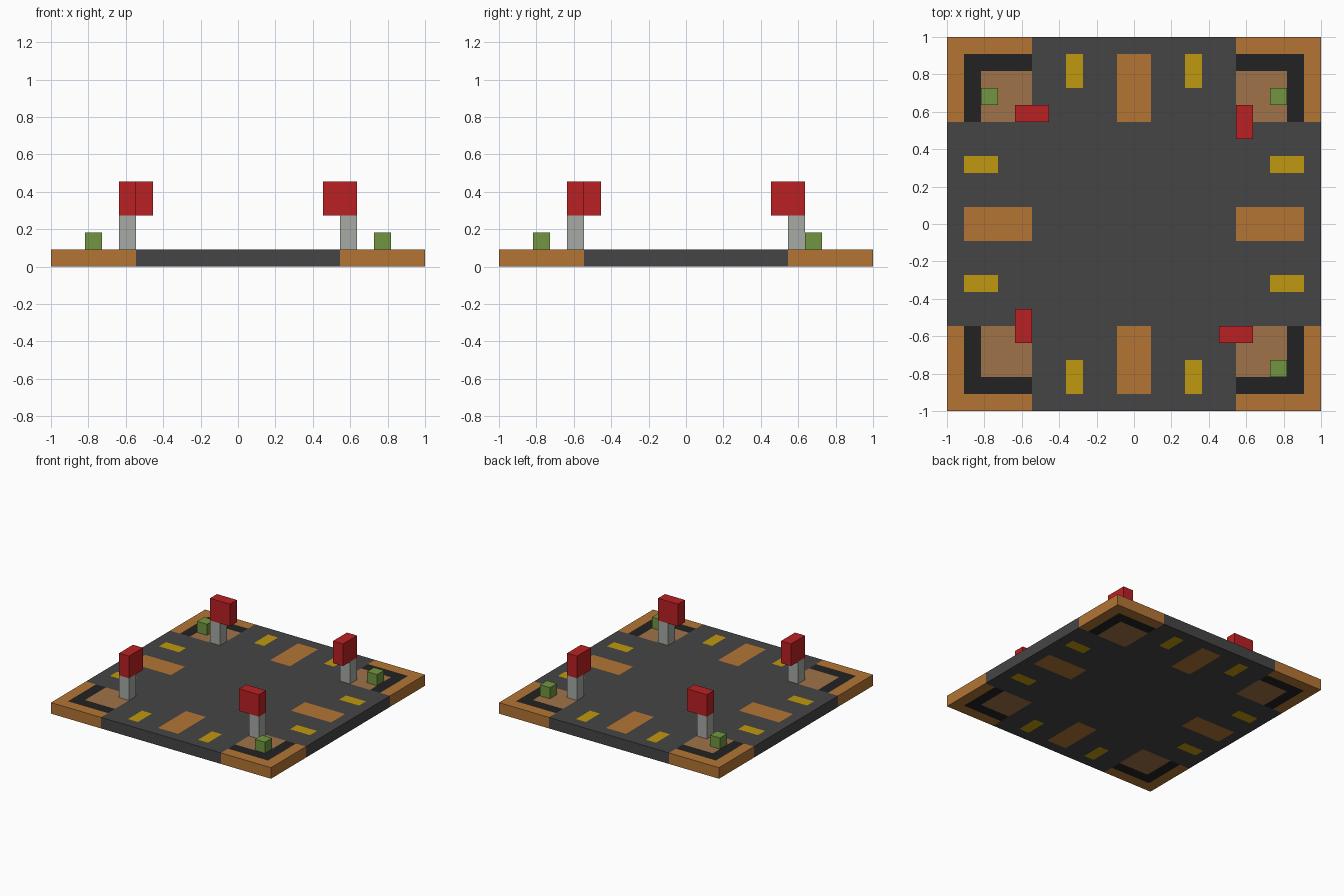
import bpy, bmesh
from mathutils import Vector

if "Cube" in bpy.data.objects:
    bpy.data.objects.remove(bpy.data.objects["Cube"], do_unlink=True)

U = 1 / 11  # one block; the base is 22 blocks wide


def material(name, hex_code):
    rgb = [int(hex_code[i:i + 2], 16) / 255 for i in (0, 2, 4)]
    lin = [c / 12.92 if c <= 0.04045 else ((c + 0.055) / 1.055) ** 2.4 for c in rgb]
    m = bpy.data.materials.new(name)
    m.use_nodes = True
    m.diffuse_color = (*lin, 1)
    m.node_tree.nodes["Principled BSDF"].inputs["Base Color"].default_value = (*lin, 1)
    return m


asphalt = material("asphalt grey", "454545")
orange = material("curb orange", "B37535")
black = material("track black", "222222")
brown = material("yard brown", "A07248")
yellow = material("marking yellow", "C0980E")
steel = material("post grey", "A6AAA4")
red = material("sign red", "BA2124")
green = material("bush green", "719641")


def box(name, lo, hi, mats):
    """Axis-aligned box between two corners given in blocks."""
    lo, hi = Vector(lo), Vector(hi)
    bm = bmesh.new()
    bmesh.ops.create_cube(bm, size=1)
    for v in bm.verts:
        v.co = ((lo + hi) / 2 + v.co * (hi - lo)) * U
    mesh = bpy.data.meshes.new(name)
    bm.to_mesh(mesh)
    bm.free()
    for m in mats:
        mesh.materials.append(m)
    obj = bpy.data.objects.new(name, mesh)
    bpy.context.collection.objects.link(obj)
    return obj


def ground_colour(x, y):
    """Material slot for a ground position, in blocks; all quarters match."""
    near, far = sorted((min(abs(x), 10.5), min(abs(y), 10.5)))
    if near > 6:                              # corner plots
        return 1 if far > 10 else 2 if far > 9 else 3
    if near < 1 and 6 < far < 10:             # median islands
        return 1
    if 3 < near < 4 and 8 < far < 10:         # lane markings
        return 4
    return 0


# Base slab, cut along the marking edges and coloured by position
base = box("crossroads_base", (-11, -11, 0), (11, 11, 1),
           [asphalt, orange, black, brown, yellow])
bm = bmesh.new()
bm.from_mesh(base.data)
for axis in (Vector((1, 0, 0)), Vector((0, 1, 0))):
    for cut in (1, 3, 4, 6, 8, 9, 10):
        for side in (-1, 1):
            bmesh.ops.bisect_plane(bm, geom=bm.verts[:] + bm.edges[:] + bm.faces[:],
                                   plane_co=axis * side * cut * U, plane_no=axis)
for f in bm.faces:
    c = f.calc_center_median() / U
    f.material_index = ground_colour(c.x, c.y)
bm.to_mesh(base.data)
bm.free()

# Posts with red signs, each sign turned a quarter from the last
signs = {
    "back_right": ((-7, 6), (1, 0)),
    "back_left": ((6, 6), (0, -1)),
    "front_left": ((6, -7), (-1, 0)),
    "front_right": ((-7, -7), (0, 1)),
}
for place, ((x, y), (dx, dy)) in signs.items():
    box(place + "_post", (x, y, 1), (x + 1, y + 1, 3), [steel])
    box(place + "_sign", (x + min(dx, 0), y + min(dy, 0), 3),
        (x + 1 + max(dx, 0), y + 1 + max(dy, 0), 5), [red])

# Bushes in three of the plots
for place, x, y in (("back_right", -9, 7), ("back_left", 8, 7), ("front_left", 8, -9)):
    box(place + "_bush", (x, y, 1), (x + 1, y + 1, 2), [green])
